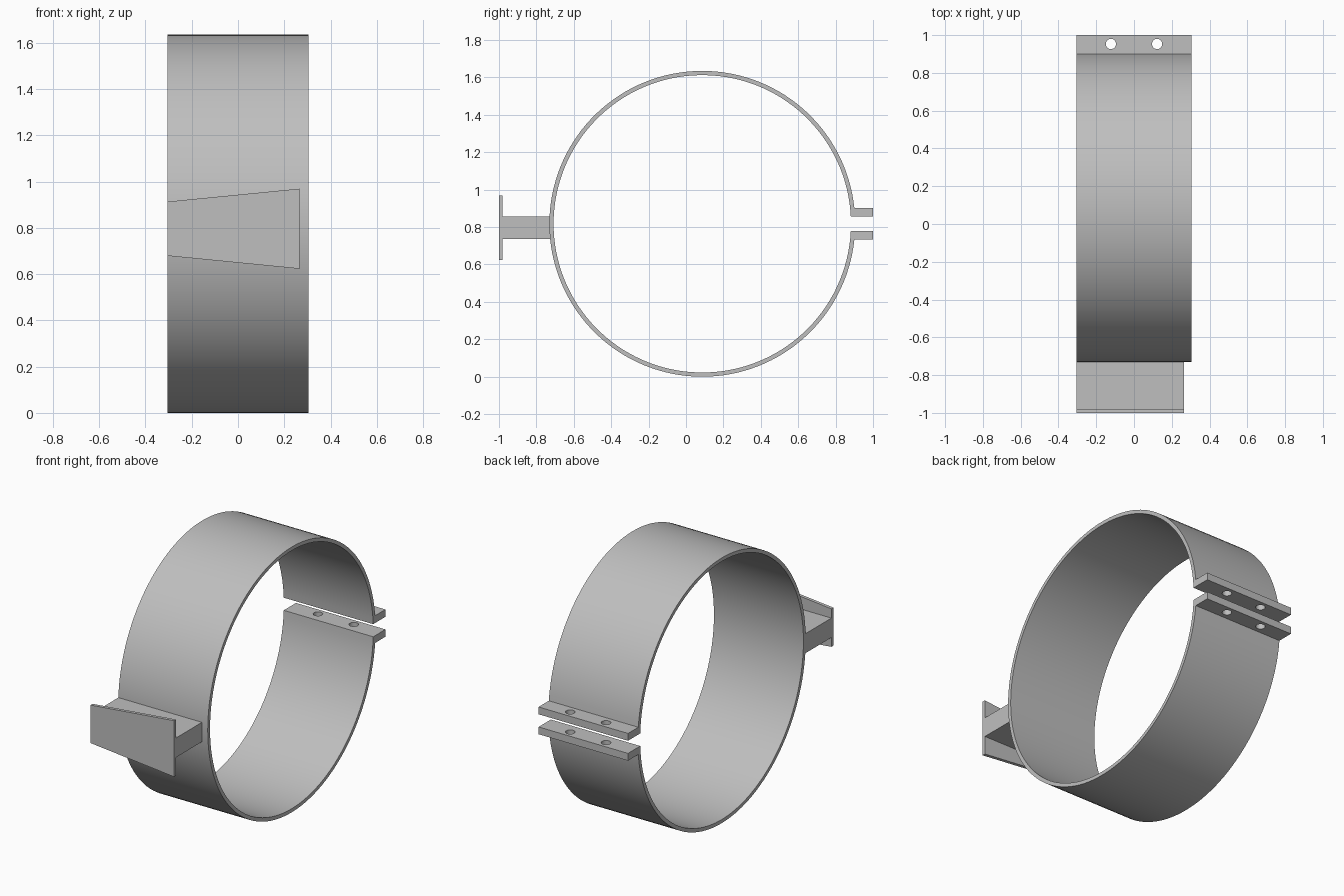
import bpy, bmesh, math

cube = bpy.data.objects.get("Cube")
if cube:
    bpy.data.objects.remove(cube)

HALF_W = 0.305                 # half the band width along x
CY, CZ = 0.087, 0.8175         # band centre
R_OUT, R_IN = 0.8175, 0.795
EAR_OUT, EAR_IN = 0.084, 0.039  # clamp ear faces, measured from the split
EAR_TIP = 1.0
SEGMENTS = 128

steel = bpy.data.materials.new("steel grey")
steel.use_nodes = True
grey = (0.52, 0.52, 0.52, 1)
steel.diffuse_color = grey
steel.node_tree.nodes["Principled BSDF"].inputs["Base Color"].default_value = grey


def finish(name, bm):
    bmesh.ops.recalc_face_normals(bm, faces=bm.faces)
    mesh = bpy.data.meshes.new(name)
    bm.to_mesh(mesh)
    bm.free()
    mesh.materials.append(steel)
    obj = bpy.data.objects.new(name, mesh)
    bpy.context.collection.objects.link(obj)
    return obj


def activate(obj):
    bpy.ops.object.select_all(action="DESELECT")
    obj.select_set(True)
    bpy.context.view_layer.objects.active = obj


def rail(radius, ear):
    """Ear tip, around the split circle, and back to the other ear tip."""
    start = math.asin(ear / radius)
    sweep = 2 * (math.pi - start)
    arc = [start + sweep * i / SEGMENTS for i in range(SEGMENTS + 1)]
    pts = [(CY + radius * math.cos(a), CZ + radius * math.sin(a)) for a in arc]
    return [(EAR_TIP, CZ + ear)] + pts + [(EAR_TIP, CZ - ear)]


def prism(name, outline, y0, y1):
    """Extrude an (x, z) outline along y."""
    bm = bmesh.new()
    face = bm.faces.new([bm.verts.new((x, y0, z)) for x, z in outline])
    new = bmesh.ops.extrude_face_region(bm, geom=[face])["geom"]
    bmesh.ops.translate(bm, vec=(0, y1 - y0, 0),
                        verts=[v for v in new if isinstance(v, bmesh.types.BMVert)])
    return finish(name, bm)


# Split band with its two clamp ears, as one extruded strip
bm = bmesh.new()
outer, inner = ([bm.verts.new((-HALF_W, y, z)) for y, z in rail(r, e)]
                for r, e in ((R_OUT, EAR_OUT), (R_IN, EAR_IN)))
strip = [bm.faces.new((outer[i], outer[i + 1], inner[i + 1], inner[i]))
         for i in range(len(outer) - 1)]
new = bmesh.ops.extrude_face_region(bm, geom=strip)["geom"]
bmesh.ops.translate(bm, vec=(2 * HALF_W, 0, 0),
                    verts=[v for v in new if isinstance(v, bmesh.types.BMVert)])
band = finish("clamp_band", bm)

# Bolt holes through both ears
for x in (-0.122, 0.122):
    bpy.ops.mesh.primitive_cylinder_add(vertices=32, radius=0.027, depth=0.4,
                                        location=(x, 0.953, CZ))
    cutter = bpy.context.object
    cutter.name = "bolt_hole_cutter"
    cutter.hide_render = True
    activate(band)
    mod = band.modifiers.new("bolt_hole", "BOOLEAN")
    mod.operation, mod.solver, mod.object = "DIFFERENCE", "EXACT", cutter
    bpy.ops.object.modifier_apply(modifier=mod.name)
    bpy.data.objects.remove(cutter)

activate(band)
bpy.ops.object.shade_smooth_by_angle(angle=math.radians(30))

# Bracket neck and tapered mounting plate on the front
X0, X1 = -HALF_W, 0.265
MZ = 0.796
prism("bracket_neck", [(X0, MZ - 0.06), (X1, MZ - 0.06),
                       (X1, MZ + 0.06), (X0, MZ + 0.06)], -0.985, -0.722)
prism("mounting_plate", [(X0, MZ - 0.117), (X1, MZ - 0.173),
                         (X1, MZ + 0.173), (X0, MZ + 0.117)], -1.0, -0.98)
